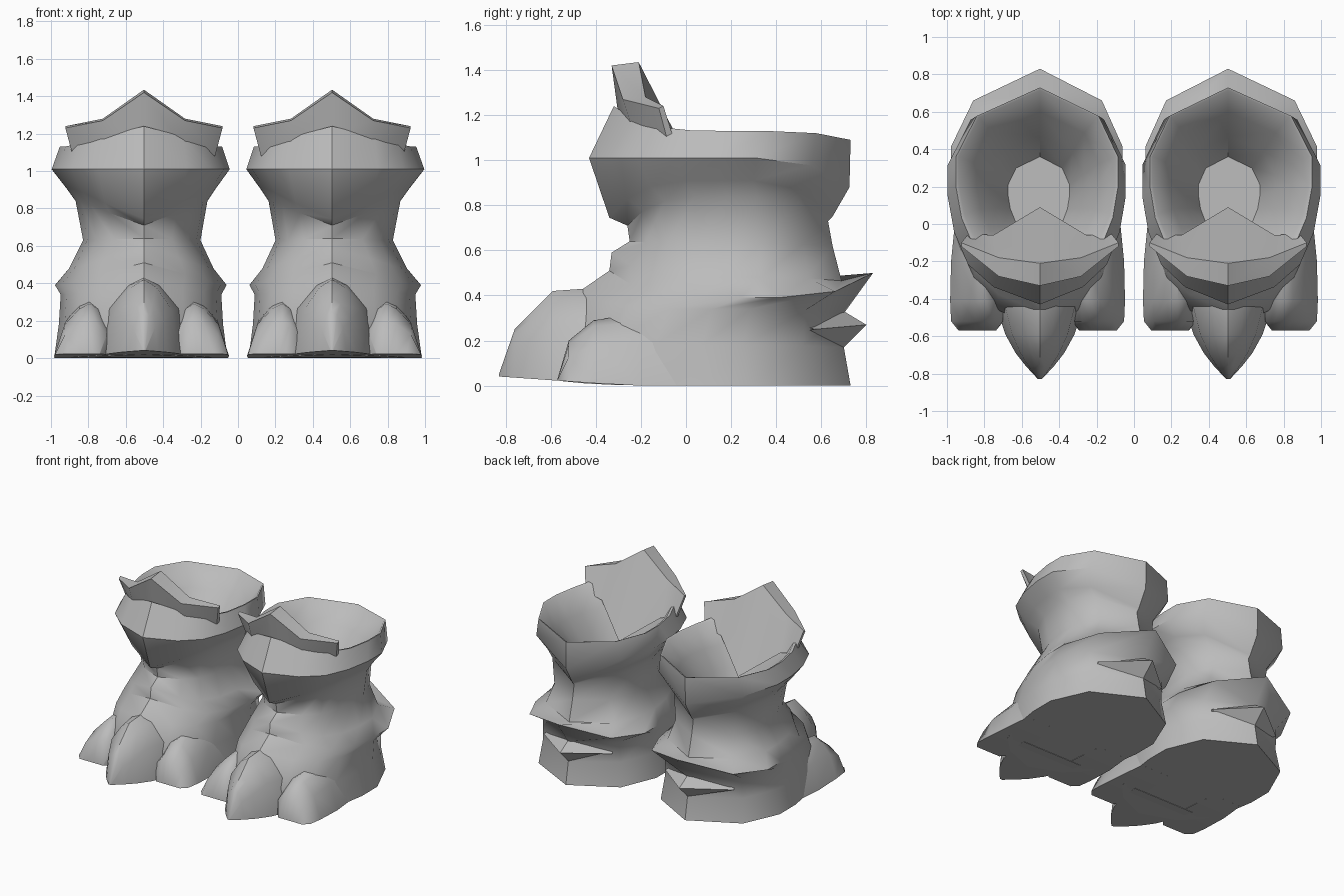
import bpy, bmesh
from mathutils import Vector

cube = bpy.data.objects.get("Cube")
if cube:
    bpy.data.objects.remove(cube, do_unlink=True)

grey = bpy.data.materials.new("plain_grey")
grey.use_nodes = True
GREY = (0.5, 0.5, 0.5, 1)
grey.diffuse_color = GREY
grey.node_tree.nodes["Principled BSDF"].inputs["Base Color"].default_value = GREY

INNER = 0.93  # the side facing the other boot is slightly narrower


def loft(name, rings, side, angle):
    """Skin a stack of closed rings, cap both ends, place on the given side."""
    bm = bmesh.new()
    rows = [[bm.verts.new((side * x, y, z)) for x, y, z in ring] for ring in rings]
    n = len(rows[0])
    for low, high in zip(rows, rows[1:]):
        for i in range(n):
            j = (i + 1) % n
            bm.faces.new((low[i], low[j], high[j], high[i]))
    bm.faces.new(rows[0])
    bm.faces.new(rows[-1])
    bmesh.ops.recalc_face_normals(bm, faces=bm.faces)
    mesh = bpy.data.meshes.new(name)
    bm.to_mesh(mesh)
    bm.free()
    mesh.materials.append(grey)
    ob = bpy.data.objects.new(name, mesh)
    ob.location.x = side * .503
    bpy.context.collection.objects.link(ob)
    bpy.ops.object.select_all(action="DESELECT")
    ob.select_set(True)
    bpy.context.view_layer.objects.active = ob
    bpy.ops.object.shade_smooth_by_angle(angle=angle)


def mirrored(half):
    """Close a half outline that starts and ends on the middle plane."""
    return half + [(-x * INNER, y, z) for x, y, z in half[-2:0:-1]]


# Unit half outline shared by every ring of the boot, front to back
OUTLINE = [(0, -1), (.5, -.84), (.78, -.63), (.93, -.33), (1, 0),
           (1, .29), (.75, .71), (0, 1)]


def boot_ring(front, back, width, z_front, z_side, z_back):
    mid, reach = (front + back) / 2, (back - front) / 2
    half = []
    for u, v in OUTLINE:
        z_end = z_front if v < 0 else z_back
        z = z_side + (z_end - z_side) * v ** 4
        half.append((u * width, mid + v * reach, z))
    return mirrored(half)


# front y, back y, half width, then height at front, side and back
BOOT = [
    (-.55, .73, .48, .02, 0, 0),          # sole
    (-.56, .70, .455, .2, .18, .17),
    (-.47, .70, .445, .42, .34, .32),     # under the ankle flange
    (-.34, .83, .475, .51, .39, .50),     # flange edge
    (-.33, .69, .40, .59, .48, .465),
    (-.25, .65, .325, .64, .63, .62),     # ankle
    (-.26, .63, .365, .71, .84, .73),
    (-.34, .65, .415, .745, .91, .75),    # cuff lower edge
    (-.43, .725, .493, 1.01, 1.01, .88),  # cuff bulge
    (-.32, .73, .45, 1.24, 1.13, 1.09),   # rim
    (-.28, .715, .435, 1.18, 1.125, 1.085),
    (-.18, .60, .34, .98, .98, .96),      # hollow
    (-.11, .47, .25, .83, .83, .83),
    (-.06, .36, .17, .68, .66, .66),
]

# y, height, half width of each section, from tip to root
MIDDLE_TOE = [(-.83, .05, .01), (-.76, .25, .075), (-.69, .32, .13),
              (-.59, .42, .185), (-.45, .43, .23), (-.28, .46, .26)]
SIDE_TOE = [(-.57, .03, .1), (-.52, .2, .14), (-.41, .29, .145),
            (-.2, .32, .14), (0, .3, .12)]
TOE_ARCH = [(-1, 0), (-.8, .6), (-.35, .9), (0, 1), (.35, .9), (.8, .6), (1, 0)]


def toe_rings(sections, x, lean=0):
    rings = []
    for y, top, w in sections:
        base = max(0, -.07 * (y + .25))
        rings.append([(x + (u + lean * k) * w, y, base + (top - base) * k)
                      for u, k in TOE_ARCH])
    return rings


# Half crest: cross sections from the middle plane to the outer end
CREST = [
    [(0, -.3, 1.2), (0, -.33, 1.42), (0, -.21, 1.435), (0, .09, .85)],
    [(.22, -.23, 1.12), (.22, -.28, 1.27), (.22, -.18, 1.28), (.25, -.06, 1.04)],
    [(.38, -.08, 1.08), (.42, -.12, 1.23), (.42, -.1, 1.24), (.38, -.05, 1.08)],
]
crest_rings = [[(-x, y, z) for x, y, z in ring] for ring in CREST[:0:-1]] + CREST

# Heel spur: a pointed wedge that tapers to its corners
spur_rings = [
    mirrored([(0, .70, .17), (.28, .54, .245), (0, .5, .22)]),
    mirrored([(0, .80, .27), (.3, .57, .25), (0, .5, .25)]),
    mirrored([(0, .70, .33), (.28, .54, .26), (0, .5, .3)]),
]

for name, side in (("left", 1), ("right", -1)):
    loft(name + "_boot", [boot_ring(*r) for r in BOOT], side, .75)
    loft(name + "_middle_toe", toe_rings(MIDDLE_TOE, 0), side, .8)
    loft(name + "_outer_toe", toe_rings(SIDE_TOE, .335, -.3), side, .8)
    loft(name + "_inner_toe", toe_rings(SIDE_TOE, -.31, .3), side, .8)
    loft(name + "_cuff_crest", crest_rings, side, .5)
    loft(name + "_heel_spur", spur_rings, side, .3)
